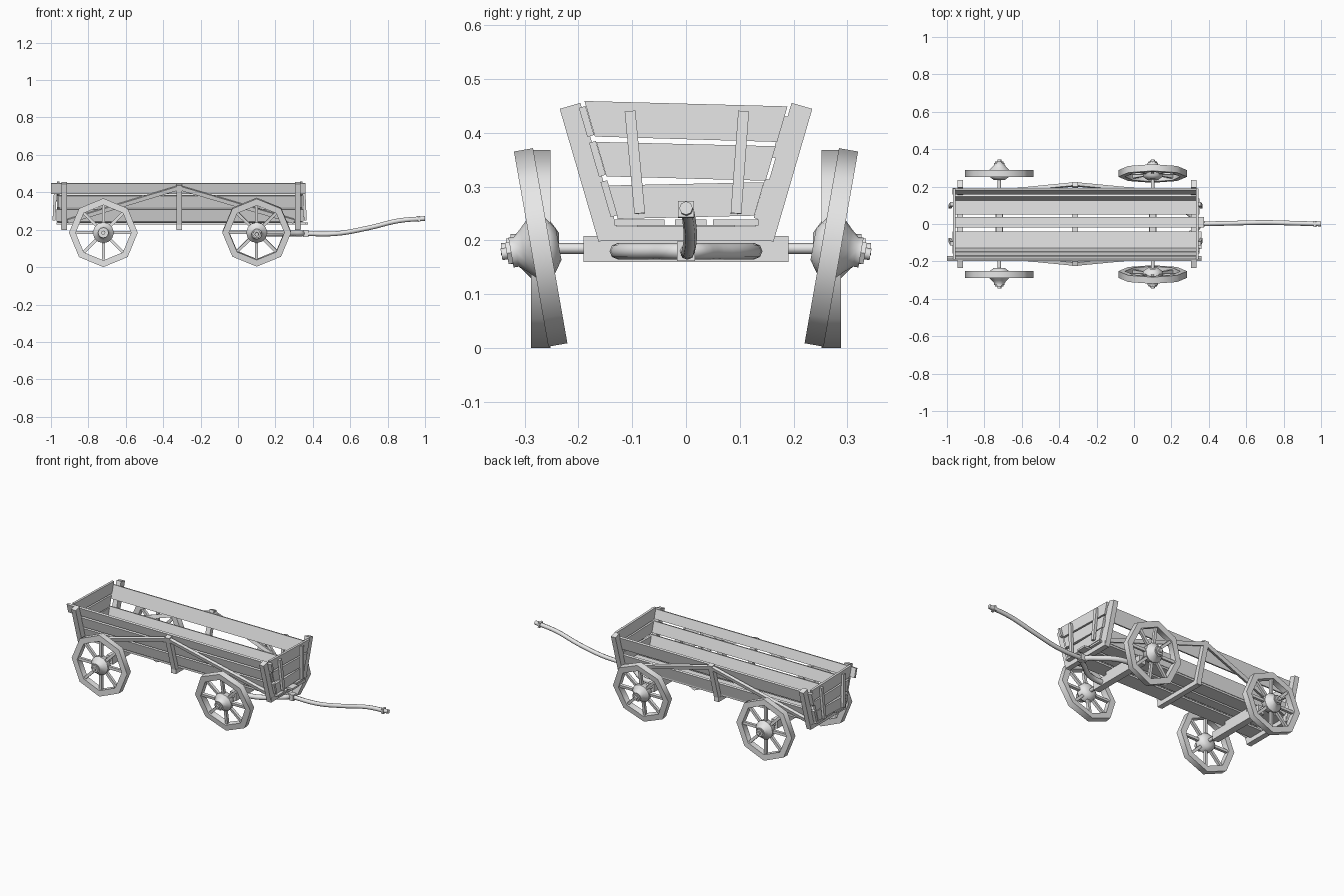
import bpy, bmesh, math
from mathutils import Vector, Matrix

cube = bpy.data.objects.get("Cube")
if cube:
    bpy.data.objects.remove(cube, do_unlink=True)

grey = bpy.data.materials.new("plain grey wood")
grey.use_nodes = True
grey.diffuse_color = (0.8, 0.8, 0.8, 1)
grey.node_tree.nodes["Principled BSDF"].inputs["Base Color"].default_value = (0.8, 0.8, 0.8, 1)


def finish(name, bm, matrix=None, smooth=False):
    bmesh.ops.recalc_face_normals(bm, faces=bm.faces)
    mesh = bpy.data.meshes.new(name)
    bm.to_mesh(mesh)
    bm.free()
    mesh.materials.append(grey)
    obj = bpy.data.objects.new(name, mesh)
    bpy.context.collection.objects.link(obj)
    if matrix:
        obj.matrix_world = matrix
    if smooth:
        bpy.ops.object.select_all(action='DESELECT')
        obj.select_set(True)
        bpy.context.view_layer.objects.active = obj
        bpy.ops.object.shade_smooth_by_angle(angle=math.radians(50))
    return obj


def beam(name, start, end, thick, width, facing):
    """Square timber from start to end; thick is measured along facing."""
    start, end = Vector(start), Vector(end)
    along = (end - start).normalized()
    across = along.cross(Vector(facing)).normalized()
    out = across.cross(along)
    bm = bmesh.new()
    bmesh.ops.create_cube(bm, size=1)
    for v in bm.verts:
        a, b, c = v.co
        v.co = (start + end) / 2 + out * a * thick + across * b * width + along * c * (end - start).length
    return finish(name, bm)


def trapezoid(name, outline, x, thick):
    """Board cut to a y-z outline and given thickness along x."""
    bm = bmesh.new()
    face = bm.faces.new([bm.verts.new((x - thick / 2, y, z)) for y, z in outline])
    ext = bmesh.ops.extrude_face_region(bm, geom=[face])
    moved = [g for g in ext["geom"] if isinstance(g, bmesh.types.BMVert)]
    bmesh.ops.translate(bm, verts=moved, vec=(thick, 0, 0))
    return finish(name, bm)


def lathe(name, profile, sides, matrix, ring=False):
    """Turn a (radius, y) profile around the y axis."""
    bm = bmesh.new()
    loops = []
    for i in range(sides):
        a = math.tau * i / sides
        loops.append([bm.verts.new((r * math.cos(a), y, r * math.sin(a))) for r, y in profile])
    n = len(profile)
    for i in range(sides):
        p, q = loops[i], loops[(i + 1) % sides]
        for j in range(n if ring else n - 1):
            k = (j + 1) % n
            bm.faces.new((p[j], p[k], q[k], q[j]))
    if not ring:
        for j in (0, n - 1):
            bm.faces.new([l[j] for l in loops])
    return finish(name, bm, matrix, True)


def pipe(name, points, radius):
    curve = bpy.data.curves.new(name, 'CURVE')
    curve.dimensions = '3D'
    curve.bevel_depth = radius
    curve.bevel_resolution = 2
    curve.resolution_u = 5
    curve.use_fill_caps = True
    spline = curve.splines.new('BEZIER')
    spline.bezier_points.add(len(points) - 1)
    for bp, co in zip(spline.bezier_points, points):
        bp.co = co
        bp.handle_left_type = bp.handle_right_type = 'AUTO'
    spline.use_smooth = True
    curve.materials.append(grey)
    obj = bpy.data.objects.new(name, curve)
    bpy.context.collection.objects.link(obj)
    bpy.ops.object.select_all(action='DESELECT')
    obj.select_set(True)
    bpy.context.view_layer.objects.active = obj
    bpy.ops.object.convert(target='MESH')


SLOPE = 0.292
REAR, MID, FRONT = -0.93, -0.315, 0.32


def wall(z, offset=0.0):
    """Half width of the flared box at height z."""
    return 0.062 + SLOPE * z + offset


# wheels with hubs, nuts and spokes
def wheel(label, x, side, camber, z):
    m = Matrix.Translation((x, side * 0.27, z)) @ Matrix.Rotation(-side * camber, 4, 'X')
    lathe(label + "_rim", [(0.148, -0.018), (0.184, -0.018), (0.184, 0.018), (0.148, 0.018)], 8, m, True)
    hub = [(0.03, -0.034), (0.052, -0.018), (0.056, 0.016), (0.04, 0.032), (0.028, 0.046), (0.028, 0.056)]
    lathe(label + "_hub", [(r, y * side) for r, y in hub], 12, m)
    lathe(label + "_nut", [(0.023, side * 0.054), (0.023, side * 0.064)], 6, m)
    lathe(label + "_axle_tip", [(0.011, side * 0.06), (0.011, side * 0.074)], 8, m)
    for i in range(8):
        d = Vector((math.cos(math.tau * i / 8), 0, math.sin(math.tau * i / 8)))
        spoke = beam(label + "_spoke", d * 0.04, d * 0.155, 0.016, 0.016, (0, 1, 0))
        spoke.matrix_world = m


for end, x, camber, z in (("rear", -0.72, 0, 0.184), ("front", 0.1, math.radians(10), 0.187)):
    for label, side in (("near", -1), ("far", 1)):
        wheel(end + "_" + label + "_wheel", x, side, camber, z)
    lathe(end + "_axle", [(0.01, -0.26), (0.01, 0.26)], 8, Matrix.Translation((x, 0, 0.185)))
    beam(end + "_axle_block", (x, -0.19, 0.184), (x, 0.19, 0.184), 0.048, 0.04, (0, 0, 1))
    beam(end + "_axle_riser", (x, -0.09, 0.218), (x, 0.09, 0.218), 0.022, 0.035, (0, 0, 1))

# floor planks
for y0, y1, x0, x1 in ((-0.133, -0.04, -0.97, 0.36), (-0.02, 0.038, -0.96, 0.375), (0.05, 0.135, -0.965, 0.35)):
    y = (y0 + y1) / 2
    beam("floor_plank", (x0, y, 0.233), (x1, y, 0.233), 0.011, y1 - y0, (0, 0, 1))

# cross bearers, slanted posts and side braces
for x in (REAR, MID, FRONT):
    beam("cross_bearer", (x, -0.163, 0.213), (x, 0.163, 0.213), 0.026, 0.032, (0, 0, 1))
    top = 0.44 if x == MID else 0.45
    thick = 0.026 if x == MID else 0.04
    for s in (-1, 1):
        beam("side_post", (x, s * wall(0.203, 0.022), 0.203), (x, s * wall(top, 0.022), top),
             thick, 0.03, (0, s, 0))
for s in (-1, 1):
    for x in (REAR + 0.02, FRONT - 0.02):
        beam("side_brace", (MID, s * wall(0.425, 0.026), 0.425), (x, s * wall(0.245, 0.02), 0.245),
             0.018, 0.022, (0, s, -s * 0.0 - SLOPE))

# side boards: three on the near side, two on the far side
boards = ((-1, 0.245, 0.31, -0.97, 0.35), (-1, 0.32, 0.383, -0.96, 0.34), (-1, 0.394, 0.448, -1.0, 0.36),
          (1, 0.24, 0.313, -0.965, 0.335), (1, 0.353, 0.43, -0.97, 0.335))
for s, low, high, x0, x1 in boards:
    z = (low + high) / 2
    beam("side_board", (x0, s * wall(z), z), (x1, s * wall(z), z),
         0.013, (high - low) * 1.04, (0, s, -SLOPE))

# end boards, each slightly crooked, with two leaning battens
for end, x, out in (("front", 0.338, 1), ("rear", -0.962, -1)):
    for low, high, skew in ((0.243, 0.305, 0.003), (0.315, 0.379, -0.004), (0.388, 0.454, -0.005)):
        lo, hi = wall(low, -0.006), wall(high, -0.006)
        trapezoid(end + "_end_board",
                  [(-lo, low - skew), (lo, low + skew), (hi, high + skew), (-hi, high - skew)], x, 0.014)
    for y, lean in ((-0.095, -0.018), (0.1, 0.014)):
        beam(end + "_batten", (x + out * 0.022, y - lean / 2, 0.25), (x + out * 0.013, y + lean / 2, 0.44),
             0.015, 0.02, (1, 0, 0))

# shaft, its fork and its collars
pipe("fork", [(0.08, -0.128, 0.18), (0.2, -0.118, 0.18), (0.29, -0.06, 0.18), (0.345, 0, 0.18),
              (0.29, 0.06, 0.18), (0.2, 0.118, 0.18), (0.08, 0.128, 0.18)], 0.015)
pipe("shaft", [(0.33, 0, 0.18), (0.52, 0.004, 0.179), (0.7, 0.008, 0.21), (0.86, 0.004, 0.248), (1.0, 0, 0.26)], 0.0125)
beam("shaft_collar", (0.348, 0, 0.18), (0.378, 0, 0.18), 0.036, 0.034, (0, 0, 1))
beam("shaft_end_collar", (0.962, 0, 0.257), (0.974, 0, 0.258), 0.03, 0.03, (0, 0, 1))
